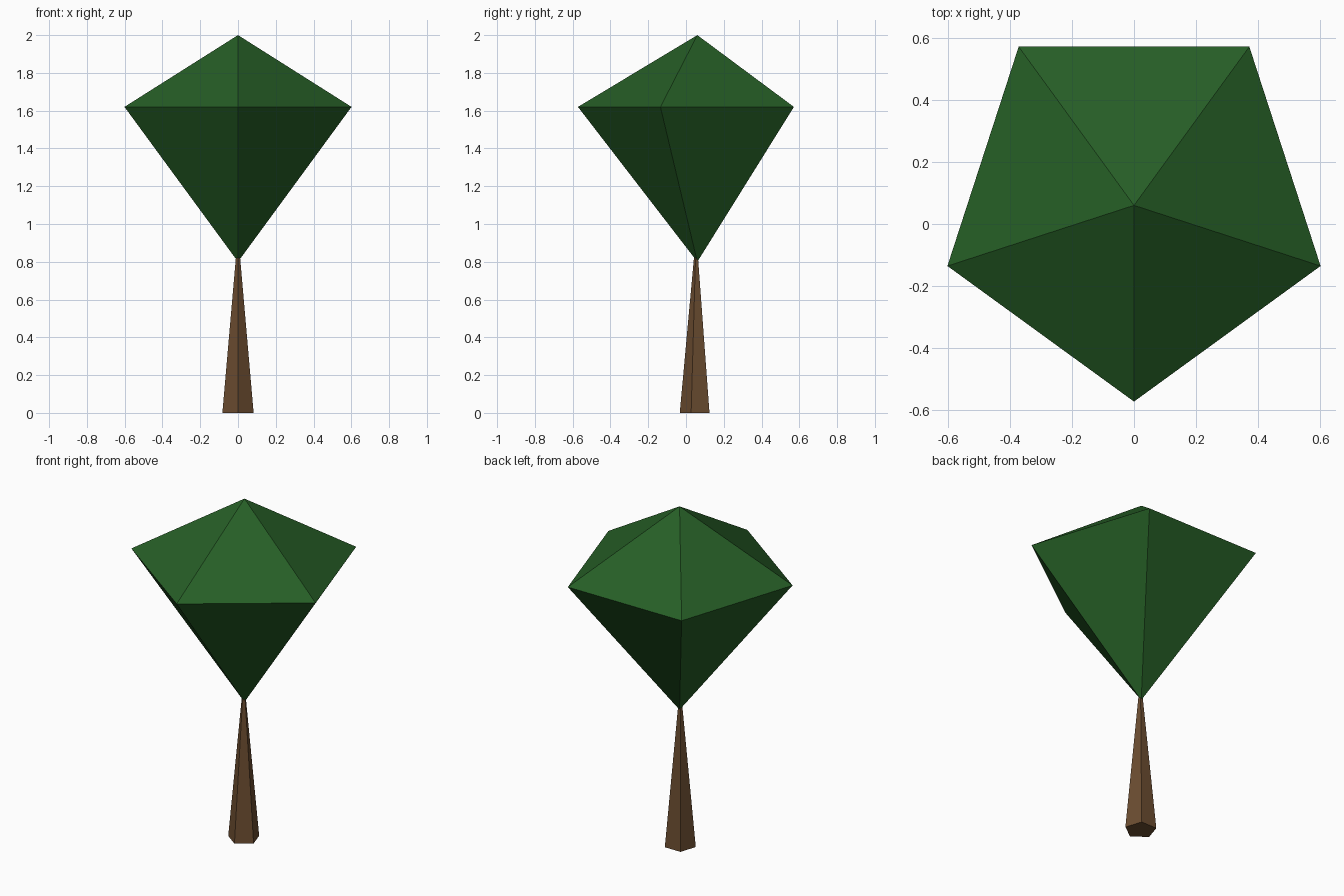
import bpy
from math import pi

cube = bpy.data.objects.get("Cube")
if cube:
    bpy.data.objects.remove(cube, do_unlink=True)

SIDES = 5
AXIS_Y = 0.06  # tree axis, so that the crown is centred on the origin


def make_material(name, color):
    mat = bpy.data.materials.new(name)
    mat.use_nodes = True
    mat.diffuse_color = color
    mat.node_tree.nodes["Principled BSDF"].inputs["Base Color"].default_value = color
    return mat


def lathe(name, profile, mat):
    """Revolve (radius, z) points into a pentagonal solid, one corner to the front."""
    from mathutils import Matrix, Vector
    verts, faces, rings = [], [], []
    for radius, z in profile:
        count = SIDES if radius > 0 else 1
        rings.append([len(verts) + i for i in range(count)])
        for i in range(count):
            turn = Matrix.Rotation(2 * pi * i / SIDES, 3, "Z")
            verts.append(turn @ Vector((0, -radius, z)))
    for low, high in zip(rings, rings[1:]):
        for i in range(SIDES):
            j = (i + 1) % SIDES
            quad = [low[i % len(low)], low[j % len(low)],
                    high[j % len(high)], high[i % len(high)]]
            faces.append(list(dict.fromkeys(quad)))
    # Cap open ends
    if len(rings[0]) > 1:
        faces.append(rings[0][::-1])
    if len(rings[-1]) > 1:
        faces.append(rings[-1])
    mesh = bpy.data.meshes.new(name)
    mesh.from_pydata(verts, [], faces)
    mesh.materials.append(mat)
    obj = bpy.data.objects.new(name, mesh)
    obj.location.y = AXIS_Y
    bpy.context.collection.objects.link(obj)
    return obj


leaf_green = make_material("leaf green", (0.019, 0.112, 0.019, 1))
bark_brown = make_material("bark brown", (0.147, 0.073, 0.030, 1))

# Crown: faceted top and long tapering underside
lathe("crown", [(0, 0.80), (0.632, 1.62), (0, 2.0)], leaf_green)

# Trunk: slim tapered post whose tip is buried in the crown
trunk = lathe("trunk", [(0.087, 0), (0.012, 0.82)], bark_brown)
trunk.location.y = AXIS_Y - 0.006
